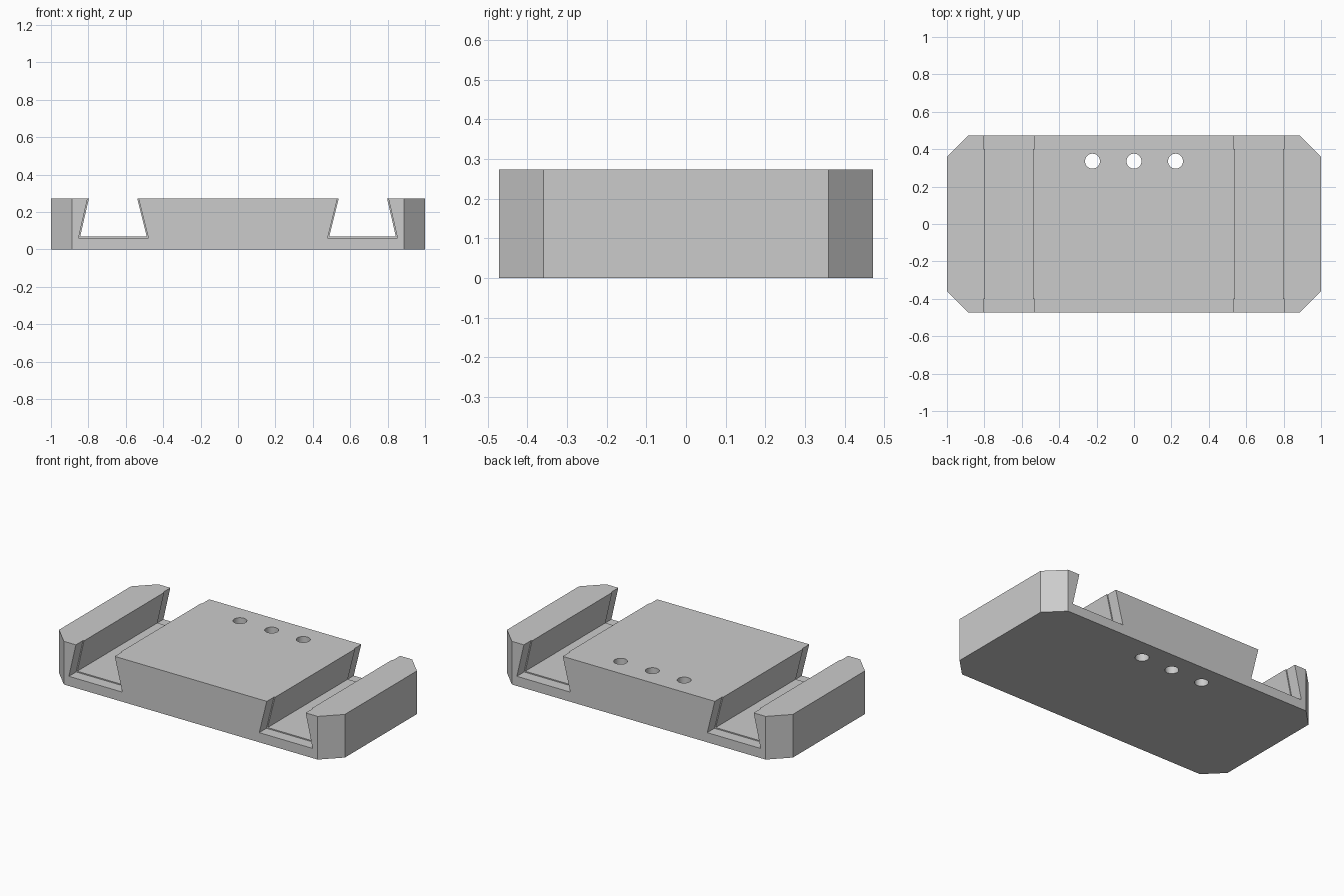
import bpy
import bmesh
from mathutils import Matrix, Vector

cube = bpy.data.objects.get("Cube")
if cube:
    bpy.data.objects.remove(cube, do_unlink=True)

HALF_Y, TOP = 0.472, 0.273
OVER = 0.05  # cutter overshoot

grey = bpy.data.materials.new("plain grey")
grey.use_nodes = True
COLOUR = (0.6, 0.6, 0.6, 1)
grey.diffuse_color = COLOUR
grey.node_tree.nodes["Principled BSDF"].inputs["Base Color"].default_value = COLOUR


def prism(name, profile, extrude):
    """Closed solid from a planar outline swept along a vector."""
    bm = bmesh.new()
    face = bm.faces.new([bm.verts.new(p) for p in profile])
    swept = bmesh.ops.extrude_face_region(bm, geom=[face])["geom"]
    bmesh.ops.translate(bm, vec=Vector(extrude),
                        verts=[v for v in swept if isinstance(v, bmesh.types.BMVert)])
    return finish(name, bm)


def finish(name, bm):
    bmesh.ops.recalc_face_normals(bm, faces=bm.faces)
    mesh = bpy.data.meshes.new(name)
    bm.to_mesh(mesh)
    bm.free()
    mesh.materials.append(grey)
    obj = bpy.data.objects.new(name, mesh)
    bpy.context.collection.objects.link(obj)
    return obj


def cut(target, cutter):
    mod = target.modifiers.new("cut", "BOOLEAN")
    mod.operation = "DIFFERENCE"
    mod.solver = "EXACT"
    mod.object = cutter
    bpy.context.view_layer.objects.active = target
    bpy.ops.object.modifier_apply(modifier=mod.name)
    bpy.data.objects.remove(cutter, do_unlink=True)


def slot_cutter(side, grow, y0, y1):
    """Dovetail slot, undercut on both walls and enlarged by grow."""
    low, high = 0.068 - grow, TOP + OVER

    def wall(x_top, slope, z):
        return side * (x_top + slope * (TOP - z))

    profile = [(wall(0.797 + grow, 0.23, low), y0, low),
               (wall(0.797 + grow, 0.23, high), y0, high),
               (wall(0.539 - grow, -0.25, high), y0, high),
               (wall(0.539 - grow, -0.25, low), y0, low)]
    return prism("slot_cutter", profile, (0, y1 - y0, 0))


# Block with chamfered corners
quarter = [(1, 0.36), (0.888, HALF_Y)]
outline = quarter + [(-x, y) for x, y in reversed(quarter)]
outline += [(-x, -y) for x, y in outline]
block = prism("slotted_block", [(x, y, 0) for x, y in outline], (0, 0, TOP))

# Dovetail slots with slightly larger mouths at both ends
for side in (-1, 1):
    cut(block, slot_cutter(side, 0, -HALF_Y - OVER, HALF_Y + OVER))
    cut(block, slot_cutter(side, 0.007, -HALF_Y - OVER, -0.4))
    cut(block, slot_cutter(side, 0.007, 0.4, HALF_Y + OVER))

# Three through holes near the back edge
for x in (-0.222, 0, 0.222):
    bm = bmesh.new()
    bmesh.ops.create_cone(bm, cap_ends=True, segments=32, radius1=0.04, radius2=0.04,
                          depth=1, matrix=Matrix.Translation((x, 0.336, TOP / 2)))
    cut(block, finish("hole_cutter", bm))

# Smooth bores, crisp edges
bpy.ops.object.select_all(action="DESELECT")
block.select_set(True)
bpy.context.view_layer.objects.active = block
bpy.ops.object.shade_smooth_by_angle()
